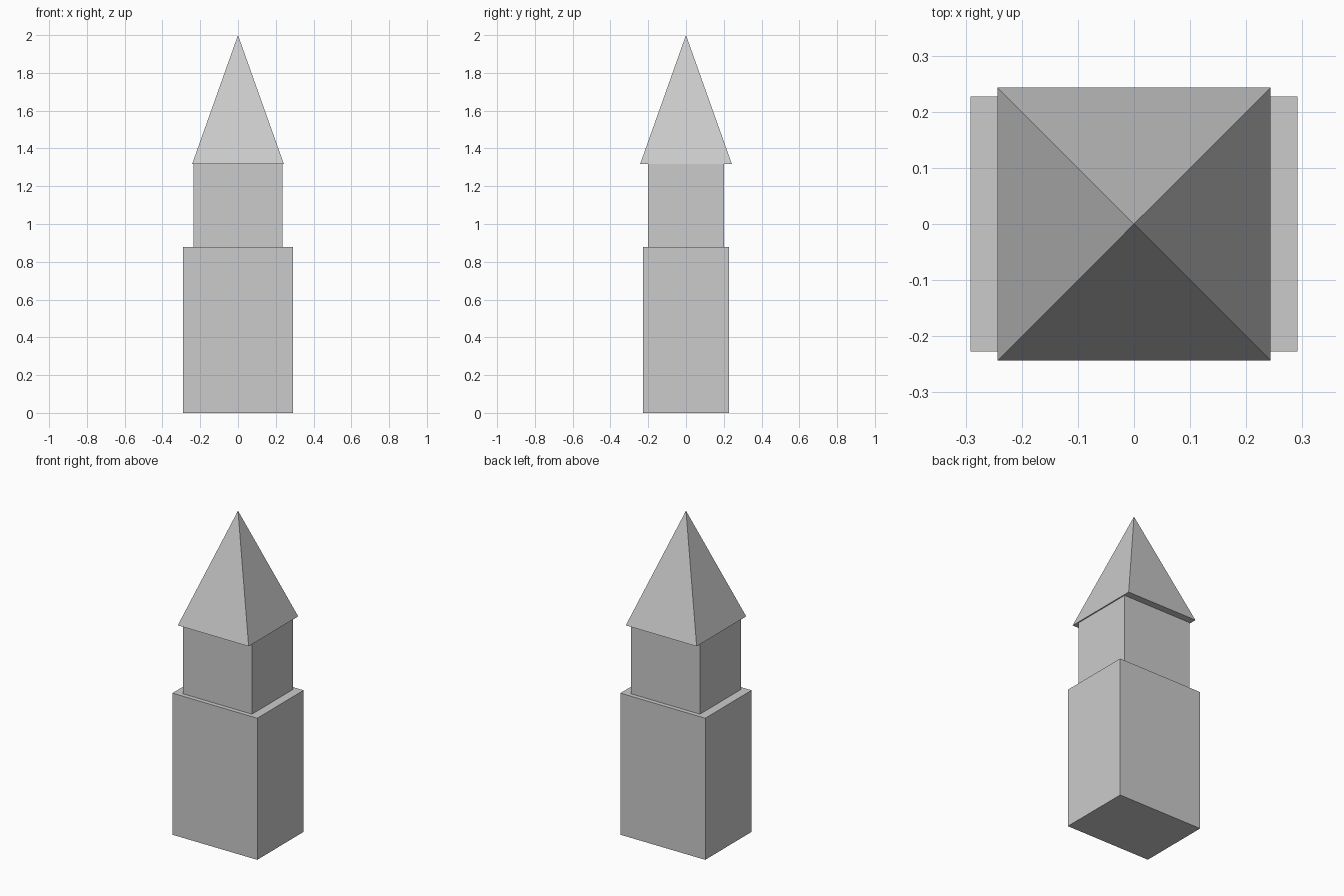
import bpy
import bmesh

if "Cube" in bpy.data.objects:
    bpy.data.objects.remove(bpy.data.objects["Cube"])


def tapered_block(name, half_x, half_y, z0, z1, pointed=False):
    """Closed rectangular block, or a pyramid when pointed."""
    bm = bmesh.new()
    base = [bm.verts.new((sx * half_x, sy * half_y, z0))
            for sx, sy in ((-1, -1), (1, -1), (1, 1), (-1, 1))]
    if pointed:
        top = [bm.verts.new((0, 0, z1))]
    else:
        top = [bm.verts.new((v.co.x, v.co.y, z1)) for v in base]
        bm.faces.new(top)
    bm.faces.new(base[::-1])
    for i in range(4):
        j = (i + 1) % 4
        upper = top if pointed else [top[j], top[i]]
        bm.faces.new([base[i], base[j]] + upper)
    mesh = bpy.data.meshes.new(name)
    bm.to_mesh(mesh)
    bm.free()
    obj = bpy.data.objects.new(name, mesh)
    bpy.context.collection.objects.link(obj)
    return obj


# Wide lower storey
tapered_block("tower_base", 0.291, 0.227, 0, 0.878)
# Narrower upper storey
tapered_block("tower_upper", 0.236, 0.20, 0.878, 1.317)
# Overhanging pyramid roof
tapered_block("roof", 0.243, 0.243, 1.317, 2.0, pointed=True)
